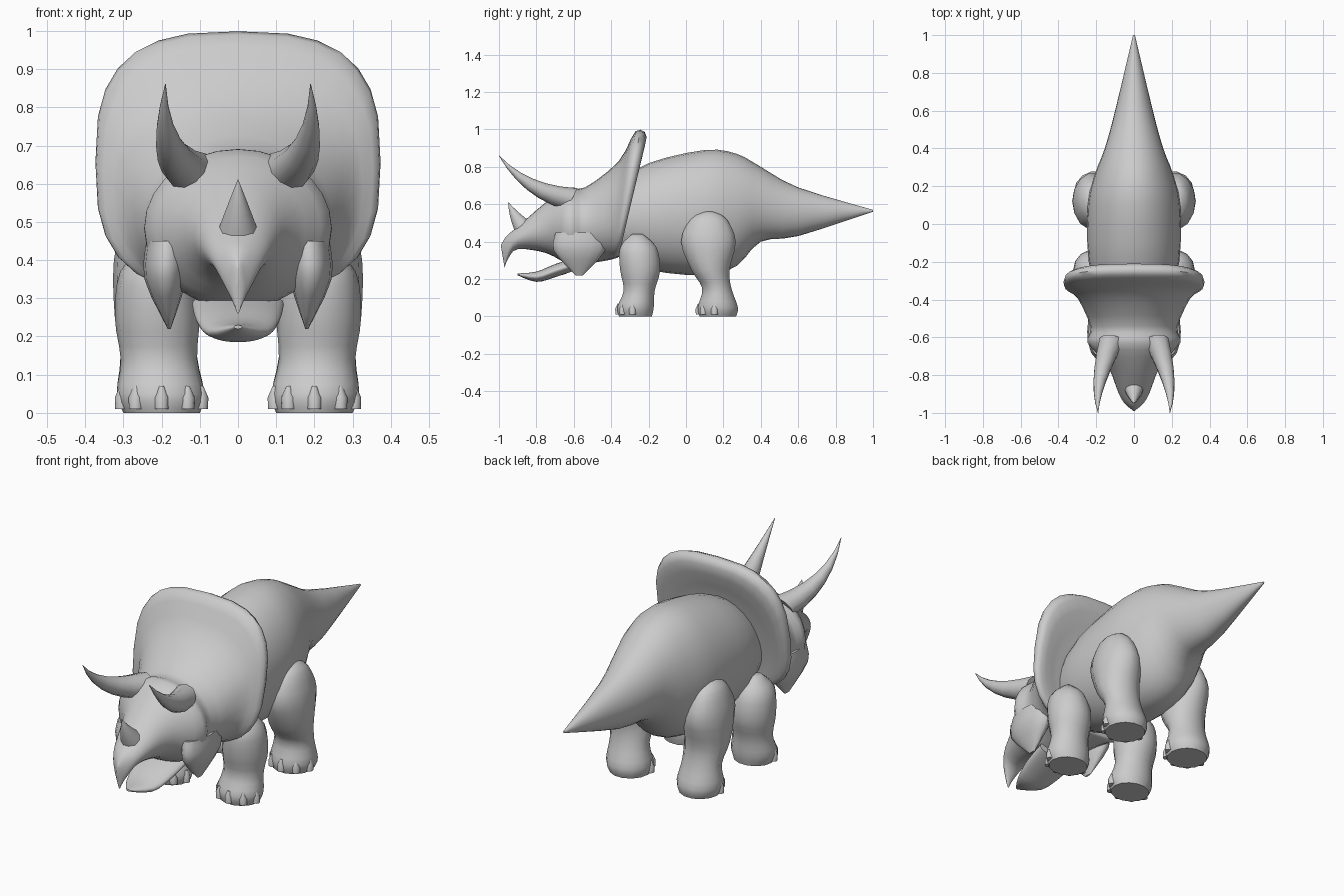
import bpy, bmesh, math
from mathutils import Vector

if "Cube" in bpy.data.objects:
    bpy.data.objects.remove(bpy.data.objects["Cube"], do_unlink=True)

grey = bpy.data.materials.new("stone_grey")
grey.use_nodes = True
grey.diffuse_color = (.6, .6, .6, 1)
grey.node_tree.nodes["Principled BSDF"].inputs["Base Color"].default_value = grey.diffuse_color


def turn(count):
    """Cosine and sine of evenly spaced angles round a circle."""
    angles = [math.tau * i / count for i in range(count)]
    return [(math.cos(angle), math.sin(angle)) for angle in angles]


def flow(keys, steps=3):
    """Fill in a smooth curve through a few key sections."""
    keys = [Vector(key) for key in keys]
    padded = [keys[0]] + keys + [keys[-1]]
    result = []
    for before, start, end, after in zip(padded, padded[1:], padded[2:], padded[3:]):
        for step in range(steps):
            t = step / steps
            leave, arrive = (end - before) / 2, (after - start) / 2
            ease = t * t * (3 - 2 * t)
            result.append(start.lerp(end, ease) + leave * t * (1 - t) ** 2 - arrive * t * t * (1 - t))
    return result + [keys[-1]]


def loft(name, rings, mirror=False):
    """Skin a list of equal-length point rings and cap both ends."""
    bm = bmesh.new()
    rows = [[bm.verts.new(point) for point in ring] for ring in rings]
    for low, high in zip(rows, rows[1:]):
        for i in range(len(low)):
            bm.faces.new((low[i - 1], low[i], high[i], high[i - 1]))
    bm.faces.new(rows[0])
    bm.faces.new(rows[-1])
    bmesh.ops.recalc_face_normals(bm, faces=bm.faces)
    mesh = bpy.data.meshes.new(name)
    bm.to_mesh(mesh)
    bm.free()
    mesh.materials.append(grey)
    part = bpy.data.objects.new(name, mesh)
    bpy.context.collection.objects.link(part)
    if mirror:
        part.modifiers.new("Mirror", "MIRROR")
    bpy.ops.object.select_all(action="DESELECT")
    part.select_set(True)
    bpy.context.view_layer.objects.active = part
    bpy.ops.object.shade_smooth_by_angle(angle=math.radians(50))


def upright(y_top, y_bottom, top, bottom, width):
    """Leaning cross-section that grows squarer as it gets wider."""
    power = 2 / (2 + 7 * max(0, width - .25))
    ring = []
    for c, s in turn(28):
        rise = math.copysign(abs(c) ** power, c)
        across = math.copysign(abs(s) ** power, s)
        share = (rise + 1) / 2
        ring.append((width * across, y_bottom + (y_top - y_bottom) * share,
                     bottom + (top - bottom) * share))
    return ring


def level(z, x, x_radius, y, y_radius):
    """Horizontal oval section."""
    return [(x + x_radius * c, y + y_radius * s, z) for c, s in turn(14)]


def horn(name, base, bend, tip, radius, mirror=False):
    """Curved spike that tapers from base to tip."""
    base, bend, tip = Vector(base), Vector(bend), Vector(tip)
    side = (tip - base).cross(Vector((0, 1, 0))).normalized()
    up = side.cross(tip - base).normalized()
    rings = []
    for step in range(7):
        t = step / 6
        centre = base.lerp(bend, t).lerp(bend.lerp(tip, t), t)
        size = radius * (1 - t) + .001
        rings.append([centre + size * (c * side + s * up) for c, s in turn(10)])
    loft(name, rings, mirror)


# Body and tail, then the lower jaw: y, top, bottom, half width
trunk = {
    "body_and_tail": [(-.4, .7, .34, .18), (-.2, .82, .25, .24), (.1, .89, .22, .245),
                      (.27, .87, .27, .205), (.4, .8, .4, .155), (.6, .69, .43, .1),
                      (1, .57, .56, .005)],
    "lower_jaw": [(-.58, .32, .25, .12), (-.7, .28, .21, .11), (-.8, .24, .185, .08),
                  (-.9, .23, .22, .01)],
}
for name, keys in trunk.items():
    loft(name, [upright(y, y, top, bottom, width) for y, top, bottom, width in flow(keys)])

# Head: from behind the frill, over its rim, along the face to the beak
head = [(-.26, -.36, .8, .36, .24), (-.21, -.36, .96, .32, .35), (-.27, -.38, .99, .31, .37),
        (-.36, -.42, .83, .3, .3), (-.54, -.55, .69, .28, .23), (-.63, -.63, .69, .28, .245),
        (-.75, -.75, .61, .34, .14), (-.9, -.9, .48, .36, .08), (-.96, -.95, .43, .31, .045),
        (-.99, -.97, .38, .26, .01)]
loft("head_and_frill", [upright(*section) for section in flow(head)])

# Horns and nostril bumps
horn("brow_horn", (.12, -.62, .63), (.21, -.86, .67), (.19, -1, .86), .065, True)
horn("nose_horn", (0, -.84, .44), (0, -.92, .53), (0, -.95, .61), .065)
horn("nostril_bump", (.04, -.82, .46), (.06, -.85, .45), (.09, -.87, .44), .05, True)

# Pointed cheeks
cheek = [(.45, .185, .055, -.57, .13), (.35, .19, .055, -.57, .14), (.22, .18, .004, -.57, .02)]
loft("cheek_point", [level(*section) for section in flow(cheek)], True)

# Legs: height, x radius, centre y, y radius
legs = {
    "front": [(0, .1, -.27, .09), (.05, .115, -.27, .1), (.14, .1, -.25, .085),
              (.25, .11, -.245, .11), (.37, .09, -.255, .1), (.44, .02, -.26, .03)],
    "hind": [(0, .1, .17, .1), (.05, .115, .17, .11), (.15, .1, .165, .08),
             (.25, .11, .13, .105), (.4, .105, .12, .15), (.52, .065, .12, .1),
             (.56, .02, .12, .03)],
}
for name, keys in legs.items():
    loft(name + "_leg", [level(z, .2 + z / 20, x_radius, y, y_radius)
                         for z, x_radius, y, y_radius in flow(keys)], True)
    # Toenails fanned round the front of the foot
    foot_x, foot_y, foot_depth = keys[1][1:]
    for toe in range(5):
        angle = math.radians(40 * toe - 170)
        x = .2 + (foot_x - .01) * math.cos(angle)
        y = foot_y + (foot_depth - .01) * math.sin(angle)
        nail = [(.01, .018), (.04, .019), (.07, .006)]
        loft(f"{name}_toe_{toe + 1}", [level(z, x, size, y, size) for z, size in nail], True)
